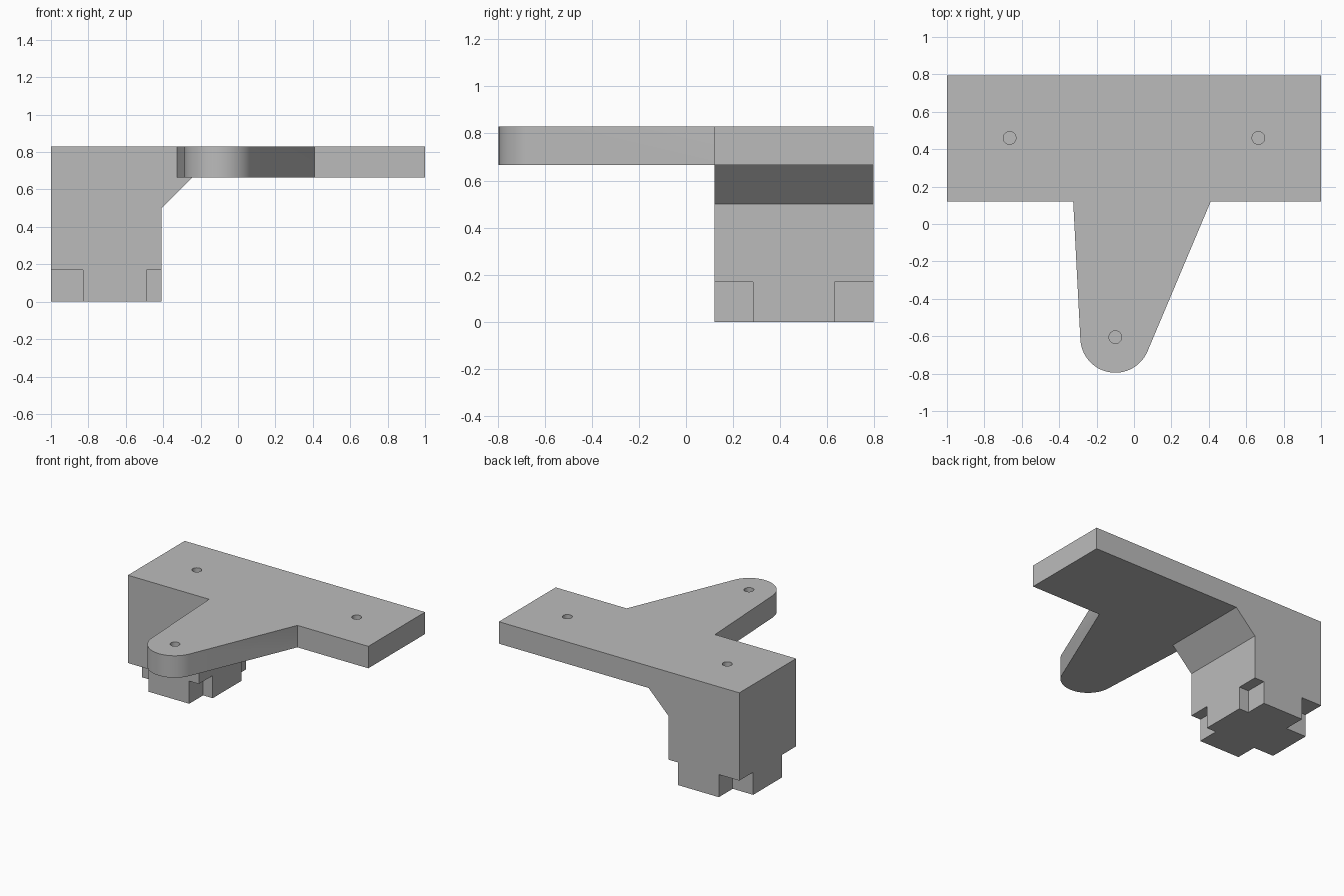
import bpy, bmesh, math
from mathutils import Vector

cube = bpy.data.objects.get("Cube")
if cube:
    bpy.data.objects.remove(cube, do_unlink=True)

grey = bpy.data.materials.new("plain_grey")
grey.use_nodes = True
colour = (0.5, 0.5, 0.5, 1)
grey.diffuse_color = colour
grey.node_tree.nodes["Principled BSDF"].inputs["Base Color"].default_value = colour

BACK, FRONT = 0.795, 0.12      # depth of plate and leg
TOP, UNDER = 0.83, 0.665       # plate thickness
LEG_X = -0.41
NOTCH = 0.17


def prism(name, outline, direction):
    """Extrude a closed outline along a direction into a solid."""
    bm = bmesh.new()
    face = bm.faces.new([bm.verts.new(p) for p in outline])
    ext = bmesh.ops.extrude_face_region(bm, geom=[face])["geom"]
    verts = [v for v in ext if isinstance(v, bmesh.types.BMVert)]
    bmesh.ops.translate(bm, verts=verts, vec=Vector(direction))
    bmesh.ops.recalc_face_normals(bm, faces=bm.faces)
    mesh = bpy.data.meshes.new(name)
    bm.to_mesh(mesh)
    bm.free()
    mesh.materials.append(grey)
    obj = bpy.data.objects.new(name, mesh)
    bpy.context.collection.objects.link(obj)
    return obj


def box(name, x0, x1, y0, y1, z0, z1):
    return prism(name, [(x0, y0, z0), (x1, y0, z0), (x1, y1, z0), (x0, y1, z0)],
                 (0, 0, z1 - z0))


def disc(cx, cy, r, z, start=0, end=360, steps=32):
    angles = [math.radians(start + (end - start) * i / steps) for i in range(steps + 1)]
    if end - start == 360:
        angles.pop()
    return [(cx + r * math.cos(a), cy + r * math.sin(a), z) for a in angles]


def combine(target, other, operation):
    """Apply a boolean and discard the helper."""
    mod = target.modifiers.new("combine", "BOOLEAN")
    mod.operation, mod.object, mod.solver = operation, other, "EXACT"
    bpy.context.view_layer.objects.active = target
    bpy.ops.object.modifier_apply(modifier=mod.name)
    bpy.data.objects.remove(other, do_unlink=True)


# Plate and leg with the sloped brace, from one side profile
profile = [(-1, 0), (LEG_X, 0), (LEG_X, 0.5), (LEG_X + UNDER - 0.5, UNDER),
           (1, UNDER), (1, TOP), (-1, TOP)]
bracket = prism("bracket", [(x, FRONT, z) for x, z in profile], (0, BACK - FRONT, 0))

# Tapered arm with a round tip
tip = disc(-0.1, -0.608, 0.187, UNDER, 182.7, 337.4)
arm_outline = [(0.41, 0.3, UNDER), (-0.325, 0.3, UNDER), (-0.325, FRONT, UNDER),
               *tip, (0.41, FRONT, UNDER)]
combine(bracket, prism("arm", arm_outline, (0, 0, TOP - UNDER)), "UNION")

# Square notches in the four foot corners
for x0, x1 in ((-1.1, -0.83), (-0.49, LEG_X + 0.1)):
    for y0, y1 in ((FRONT - 0.1, FRONT + 0.165), (BACK - 0.165, BACK + 0.1)):
        combine(bracket, box("notch", x0, x1, y0, y1, -0.1, NOTCH), "DIFFERENCE")

# Blind screw holes in the top
for x, y in ((-0.665, 0.46), (0.665, 0.46), (-0.1, -0.605)):
    hole = prism("hole", disc(x, y, 0.034, TOP - 0.08), (0, 0, 0.2))
    combine(bracket, hole, "DIFFERENCE")

bpy.ops.object.select_all(action="DESELECT")
bracket.select_set(True)
bpy.context.view_layer.objects.active = bracket
bpy.ops.object.shade_smooth_by_angle(angle=math.radians(25))
